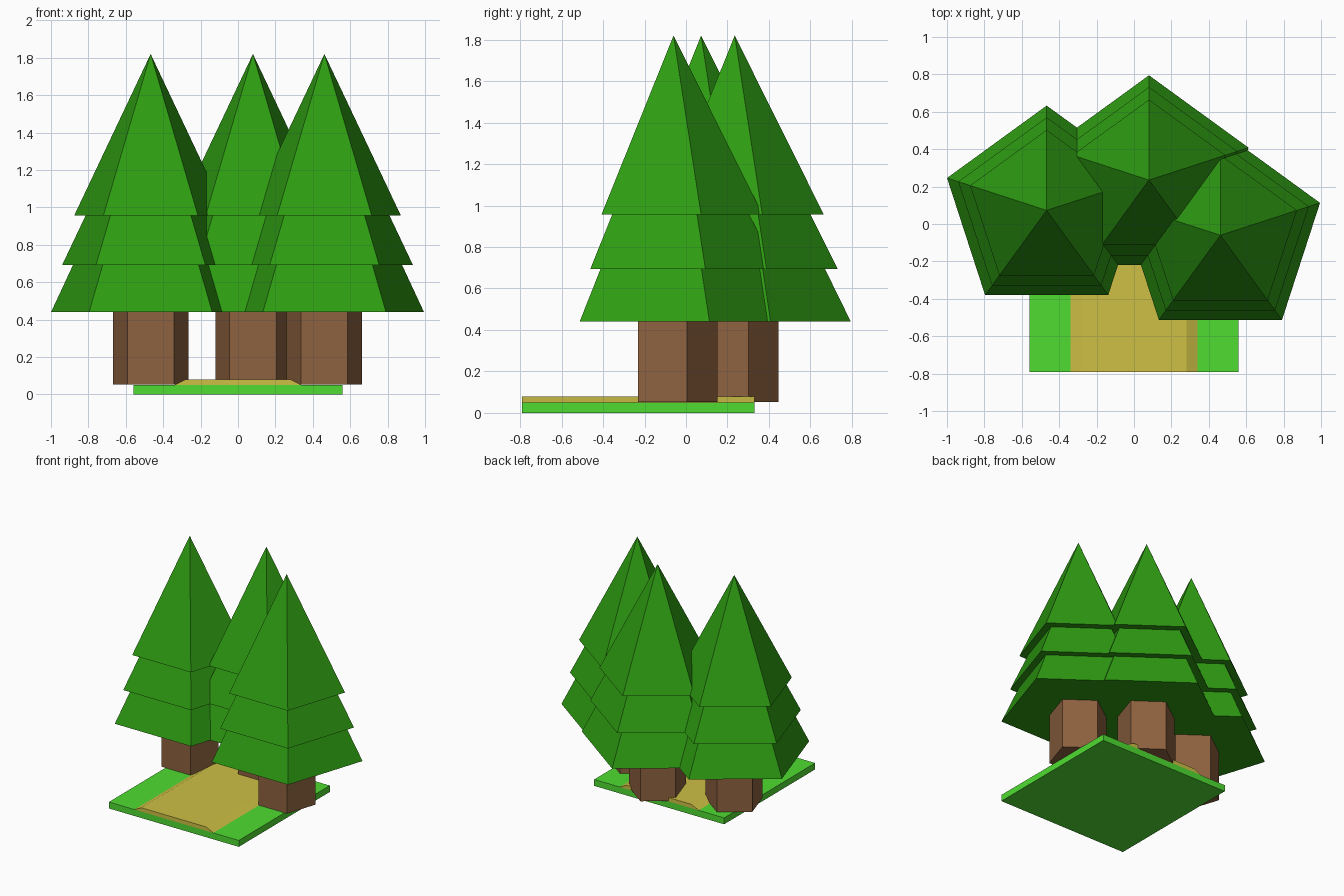
import bpy, bmesh, math

if "Cube" in bpy.data.objects:
    bpy.data.objects.remove(bpy.data.objects["Cube"])


def material(name, rgb):
    m = bpy.data.materials.new(name)
    m.diffuse_color = (*rgb, 1)
    m.use_nodes = True
    m.node_tree.nodes["Principled BSDF"].inputs["Base Color"].default_value = m.diffuse_color
    return m


GRASS = material("grass_green", (0.08, 0.72, 0.032))
SAND = material("path_sand", (0.62, 0.53, 0.06))
BARK = material("bark_brown", (0.27, 0.122, 0.05))
LEAF = material("leaf_green", (0.027, 0.33, 0.006))


def loft(name, rings, mat):
    """Skin a stack of equal-sized rings and cap both ends; a one-point ring is a tip."""
    bm = bmesh.new()
    loops = [[bm.verts.new(p) for p in ring] for ring in rings]
    n = len(loops[0])
    bm.faces.new(loops[0][::-1])
    for a, b in zip(loops, loops[1:]):
        for i in range(n):
            j = (i + 1) % n
            bm.faces.new((a[i], a[j], b[0]) if len(b) == 1 else (a[i], a[j], b[j], b[i]))
    if len(loops[-1]) > 1:
        bm.faces.new(loops[-1])
    bmesh.ops.recalc_face_normals(bm, faces=bm.faces)
    me = bpy.data.meshes.new(name)
    bm.to_mesh(me)
    bm.free()
    me.materials.append(mat)
    ob = bpy.data.objects.new(name, me)
    bpy.context.collection.objects.link(ob)
    return ob


def pentagon(cx, cy, r, z):
    angles = [math.pi / 2 + i * math.tau / 5 for i in range(5)]
    return [(cx + r * math.cos(a), cy + r * math.sin(a), z) for a in angles]


def rect(x, y0, y1, z):
    return [(-x, y0, z), (x, y0, z), (x, y1, z), (-x, y1, z)]


# Ground tile and raised path with sloping sides
Y0, Y1 = -0.79, 0.33
loft("ground_tile", [rect(0.56, Y0, Y1, 0), rect(0.56, Y0, Y1, 0.05)], GRASS)
loft("path", [rect(0.34, Y0, Y1, 0.05), rect(0.28, Y0, Y1, 0.08)], SAND)

# Trees: five-sided trunk and three stepped foliage tiers
tiers = [(0.56, 0.44), (0.436, 0.693), (0.497, 0.693), (0.366, 0.956), (0.43, 0.956)]
for i, (x, y) in enumerate([(-0.467, 0.073), (0.08, 0.235), (0.462, -0.06)], 1):
    loft(f"trunk_{i}", [pentagon(x, y, 0.212, z) for z in (0.053, 0.44)], BARK)
    loft(f"foliage_{i}", [pentagon(x, y, r, z) for r, z in tiers] + [[(x, y, 1.82)]], LEAF)
